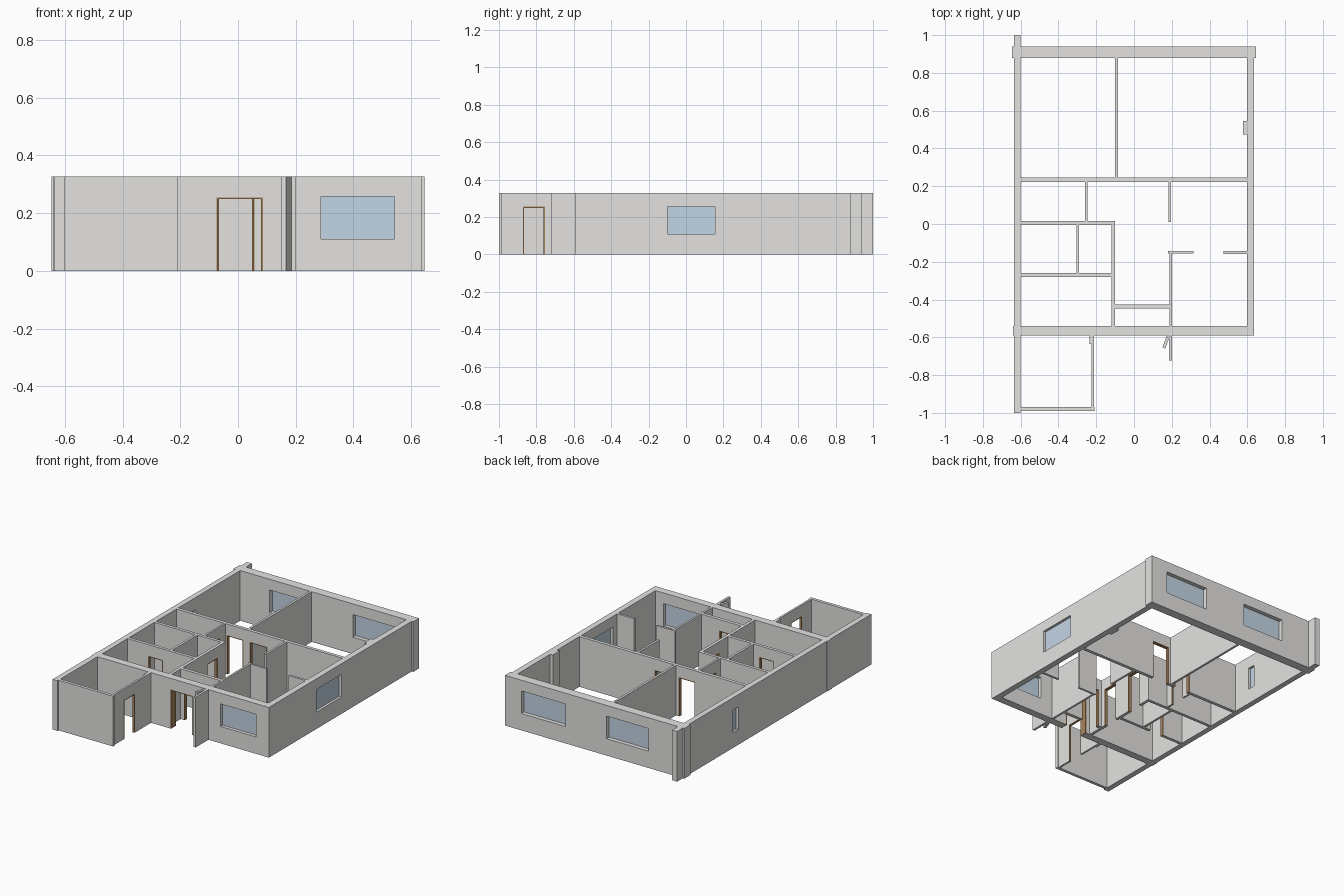
import bpy, bmesh
from math import radians
from mathutils import Matrix, Vector

cube = bpy.data.objects.get("Cube")
if cube:
    bpy.data.objects.remove(cube)

HEIGHT = 0.327
DOOR_TOP = 0.255
SILL, WINDOW_TOP = 0.11, 0.257
FRAME = 0.006


def material(name, color):
    mat = bpy.data.materials.new(name)
    mat.use_nodes = True
    mat.diffuse_color = (*color, 1)
    bsdf = next(n for n in mat.node_tree.nodes if n.type == 'BSDF_PRINCIPLED')
    bsdf.inputs["Base Color"].default_value = (*color, 1)
    return mat


plaster = material("warm grey plaster", (0.77, 0.765, 0.75))
glass = material("pale blue glass", (0.545, 0.665, 0.78))
wood = material("brown wood", (0.39, 0.23, 0.11))


def panel(name, x0, y0, x1, y1, z0=0, z1=HEIGHT, holes=(), mat=plaster):
    """Upright slab over a plan rectangle, with rectangular holes (from, to, low, high)."""
    along_x = (x1 - x0) >= (y1 - y0)
    start, end = (x0, x1) if along_x else (y0, y1)
    us = sorted({start, end, *(u for h in holes for u in h[:2])})
    zs = sorted({z0, z1, *(z for h in holes for z in h[2:])})
    bm = bmesh.new()

    def point(u, z):
        return bm.verts.new((u, y0, z) if along_x else (x0, u, z))

    grid = [[point(u, z) for z in zs] for u in us]
    for i in range(len(us) - 1):
        for j in range(len(zs) - 1):
            u, z = (us[i] + us[i + 1]) / 2, (zs[j] + zs[j + 1]) / 2
            if not any(a < u < b and lo < z < hi for a, b, lo, hi in holes):
                bm.faces.new((grid[i][j], grid[i + 1][j],
                              grid[i + 1][j + 1], grid[i][j + 1]))
    thick = Vector((0, y1 - y0, 0)) if along_x else Vector((x1 - x0, 0, 0))
    # Give the elevation its thickness
    out = bmesh.ops.extrude_face_region(bm, geom=bm.faces[:], use_keep_orig=True)
    moved = [g for g in out["geom"] if isinstance(g, bmesh.types.BMVert)]
    bmesh.ops.translate(bm, verts=moved, vec=thick)
    loose = [v for v in bm.verts if not v.link_faces]
    bmesh.ops.delete(bm, geom=loose, context='VERTS')
    bmesh.ops.recalc_face_normals(bm, faces=bm.faces[:])
    mesh = bpy.data.meshes.new(name)
    bm.to_mesh(mesh)
    bm.free()
    mesh.materials.append(mat)
    obj = bpy.data.objects.new(name, mesh)
    bpy.context.scene.collection.objects.link(obj)
    return obj


def wall(name, x0, y0, x1, y1, doors=(), windows=(), sill=SILL):
    """Wall with flush door frames and glazing placed in its openings."""
    head = sill + WINDOW_TOP - SILL
    holes = [(a, b, 0, DOOR_TOP) for a, b in doors]
    holes += [(a, b, sill, head) for a, b in windows]
    panel(name, x0, y0, x1, y1, holes=holes)
    along_x = (x1 - x0) >= (y1 - y0)
    for a, b in doors:
        rect = (a, y0, b, y1) if along_x else (x0, a, x1, b)
        panel(name + "_door_frame", *rect, z1=DOOR_TOP, mat=wood,
              holes=[(a + FRAME, b - FRAME, 0, DOOR_TOP - FRAME)])
    cx, cy, half = (x0 + x1) / 2, (y0 + y1) / 2, 0.003
    for a, b in windows:
        rect = (a, cy - half, b, cy + half) if along_x else (cx - half, a, cx + half, b)
        panel(name + "_glass", *rect, sill, head, mat=glass)


# Outer walls
wall("left_side_wall", -0.636, -1, -0.6, 1, windows=[(0.37, 0.423)], sill=0.10)
wall("right_side_wall", 0.597, -0.59, 0.636, 0.88, windows=[(-0.10, 0.155)])
wall("back_wall", -0.647, 0.88, 0.647, 0.94,
     windows=[(-0.388, -0.086), (0.212, 0.528)])
wall("front_wall", -0.64, -0.59, 0.636, -0.54,
     doors=[(-0.075, 0.086)], windows=[(0.287, 0.542)])
wall("chimney_pier", 0.578, 0.475, 0.597, 0.545)

# Bedroom walls
wall("bedroom_divider", -0.10, 0.245, -0.085, 0.88)
wall("bedroom_wall", -0.6, 0.223, 0.597, 0.245,
     doors=[(-0.238, -0.118), (-0.072, 0.055)])
wall("store_wall", -0.259, 0.015, -0.247, 0.223, doors=[(0.06, 0.17)])
wall("hall_stub_wall", 0.183, 0.01, 0.197, 0.223)

# Bathroom and hall walls
wall("bathroom_back_wall", -0.6, -0.004, -0.1, 0.016)
wall("hall_wall", -0.12, -0.54, -0.1, -0.004,
     doors=[(-0.40, -0.29), (-0.175, -0.065)])
wall("bathroom_divider", -0.305, -0.26, -0.29, -0.004)
wall("bathroom_front_wall", -0.6, -0.28, -0.12, -0.26, doors=[(-0.453, -0.345)])
wall("vestibule_wall", -0.1, -0.447, 0.2, -0.425, doors=[(-0.077, 0.058)])

# Kitchen walls
wall("kitchen_wall", 0.187, -0.54, 0.2, -0.143)
wall("kitchen_stub_left", 0.18, -0.156, 0.314, -0.143)
wall("kitchen_stub_right", 0.475, -0.158, 0.597, -0.143)

# Annex and porch
wall("annex_side_wall", -0.226, -0.97, -0.213, -0.59, doors=[(-0.872, -0.755)])
wall("annex_front_wall", -0.6, -0.99, -0.208, -0.97)
wall("annex_corner_pier", -0.235, -0.635, -0.213, -0.59)
wall("porch_screen", 0.185, -0.722, 0.2, -0.59)
fin = panel("porch_slanted_fin", -0.008, -0.032, 0.008, 0.032)
fin.matrix_world = Matrix.Translation((0.169, -0.626, 0)) @ Matrix.Rotation(radians(-20), 4, 'Z')
